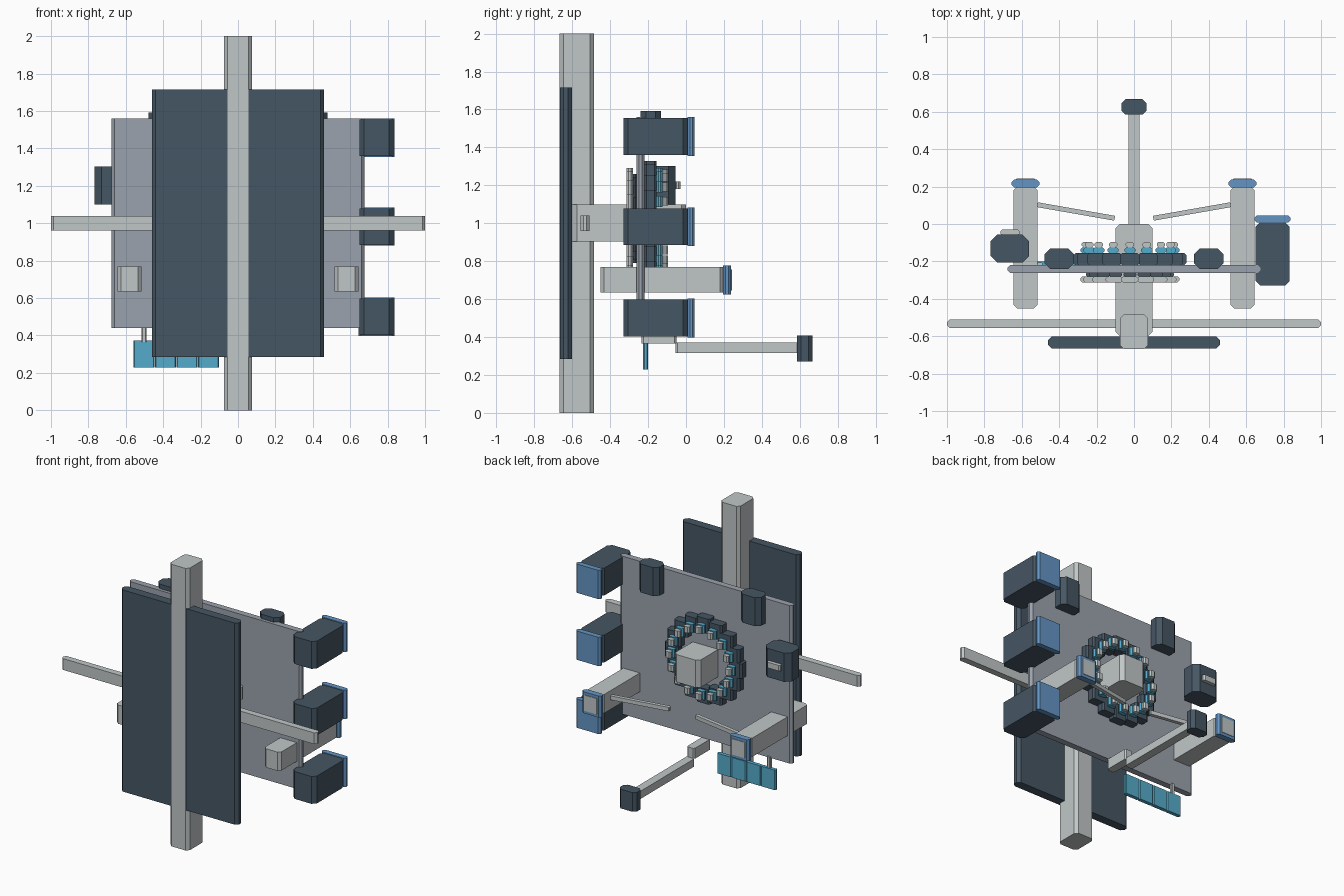
import bpy, bmesh, math
from mathutils import Matrix

if "Cube" in bpy.data.objects:
    bpy.data.objects.remove(bpy.data.objects["Cube"])


def material(name, rgb):
    m = bpy.data.materials.new(name)
    m.diffuse_color = (*rgb, 1)
    m.use_nodes = True
    m.node_tree.nodes["Principled BSDF"].inputs["Base Color"].default_value = m.diffuse_color
    return m


LIGHT = material("light_grey", (0.53, 0.565, 0.57))
MID = material("mid_grey", (0.33, 0.365, 0.42))
DARK = material("dark_slate", (0.06, 0.093, 0.125))
BLUE = material("steel_blue", (0.127, 0.30, 0.55))
CYAN = material("cyan", (0.09, 0.41, 0.60))


def add_block(bm, x, y, z, cut=0.02):
    """Upright block with chamfered vertical edges, from (min, max) pairs."""
    c = min(cut, 0.33 * (x[1] - x[0]), 0.33 * (y[1] - y[0]))
    outline = [(x[0] + c, y[0]), (x[1] - c, y[0]), (x[1], y[0] + c), (x[1], y[1] - c),
               (x[1] - c, y[1]), (x[0] + c, y[1]), (x[0], y[1] - c), (x[0], y[0] + c)]
    low = [bm.verts.new((px, py, z[0])) for px, py in outline]
    high = [bm.verts.new((px, py, z[1])) for px, py in outline]
    bm.faces.new(low[::-1])
    bm.faces.new(high)
    for i in range(8):
        j = (i + 1) % 8
        bm.faces.new((low[i], low[j], high[j], high[i]))


def finish(bm, name, mat):
    me = bpy.data.meshes.new(name)
    bm.to_mesh(me)
    bm.free()
    me.materials.append(mat)
    ob = bpy.data.objects.new(name, me)
    bpy.context.collection.objects.link(ob)
    return ob


def block(name, mat, x, y, z, cut=0.02):
    bm = bmesh.new()
    add_block(bm, x, y, z, cut)
    return finish(bm, name, mat)


def ring(name, mat, radius, size, y, count=16, cx=-0.022, cz=1.025):
    """Upright blocks set around a circle facing the back."""
    bm = bmesh.new()
    h = size / 2
    for i in range(count):
        a = 2 * math.pi * i / count
        px, pz = cx + radius * math.cos(a), cz + radius * math.sin(a)
        add_block(bm, (px - h, px + h), y, (pz - h, pz + h), 0.012)
    return finish(bm, name, mat)


# Main post, front panel, crossbar and hub beam
block("main_post", LIGHT, (-0.075, 0.075), (-0.667, -0.485), (0, 2))
block("front_panel", DARK, (-0.46, 0.46), (-0.665, -0.602), (0.285, 1.715))
block("crossbar", LIGHT, (-1, 1), (-0.555, -0.51), (0.96, 1.04))
block("hub_beam", LIGHT, (-0.1, 0.1), (-0.6, 0.0), (0.905, 1.1), 0.025)

# Back plate
block("back_plate", MID, (-0.675, 0.675), (-0.262, -0.218), (0.44, 1.56))

# Ring of stacked blocks on both sides of the plate
ring("ring_base", DARK, 0.25, 0.105, (-0.22, -0.155))
ring("ring_middle", CYAN, 0.235, 0.06, (-0.156, -0.125))
ring("ring_tip", LIGHT, 0.235, 0.045, (-0.126, -0.095))
ring("ring_front_base", DARK, 0.2, 0.07, (-0.282, -0.258))
ring("ring_front", LIGHT, 0.22, 0.09, (-0.313, -0.28))

# Stack of side pods with blue caps
for i, z in enumerate((0.5, 0.982, 1.457)):
    block(f"side_pod_{i}", DARK, (0.65, 0.832), (-0.33, 0.01), (z - 0.097, z + 0.097), 0.025)
    block(f"side_pod_cap_{i}", BLUE, (0.644, 0.836), (0.008, 0.046), (z - 0.102, z + 0.102))

# Mirrored arms, caps, struts and top blocks
for s, side in ((1, "right"), (-1, "left")):
    def span(a, b):
        return tuple(sorted((s * a, s * b)))
    block(f"arm_{side}", LIGHT, span(0.515, 0.645), (-0.452, 0.2), (0.635, 0.768))
    block(f"arm_cap_{side}", BLUE, span(0.505, 0.655), (0.195, 0.238), (0.625, 0.777))
    block(f"arm_cap_plate_{side}", LIGHT, span(0.53, 0.63), (0.236, 0.242), (0.645, 0.757), 0.001)
    block(f"top_block_{side}", DARK, span(0.32, 0.478), (-0.24, -0.132), (1.39, 1.592), 0.03)
    strut = block(f"strut_{side}", LIGHT, (-0.21, 0.21), (-0.013, 0.013), (-0.014, 0.014), 0.004)
    strut.matrix_world = (Matrix.Translation((s * 0.31, 0.067, 0.72))
                          @ Matrix.Rotation(s * math.atan2(0.07, 0.4), 4, 'Z'))

# Side box with a small light on its back
block("side_box", DARK, (-0.766, -0.562), (-0.207, -0.056), (1.1, 1.303), 0.035)
block("side_box_light", LIGHT, (-0.715, -0.61), (-0.06, -0.03), (1.18, 1.22), 0.01)

# Boom below the plate
block("boom_mount", LIGHT, (-0.03, 0.03), (-0.235, -0.05), (0.367, 0.441), 0.01)
block("boom", LIGHT, (-0.03, 0.03), (-0.055, 0.6), (0.315, 0.37), 0.01)
block("boom_head", DARK, (-0.068, 0.068), (0.585, 0.667), (0.272, 0.408), 0.022)

# Hanging cyan panels
block("panel_hanger", LIGHT, (-0.515, -0.49), (-0.232, -0.205), (0.365, 0.45), 0.005)
for i in range(4):
    x = -0.56 + i * 0.115
    block(f"hanging_panel_{i}", CYAN, (x, x + 0.114), (-0.226, -0.2), (0.23, 0.372), 0.006)
